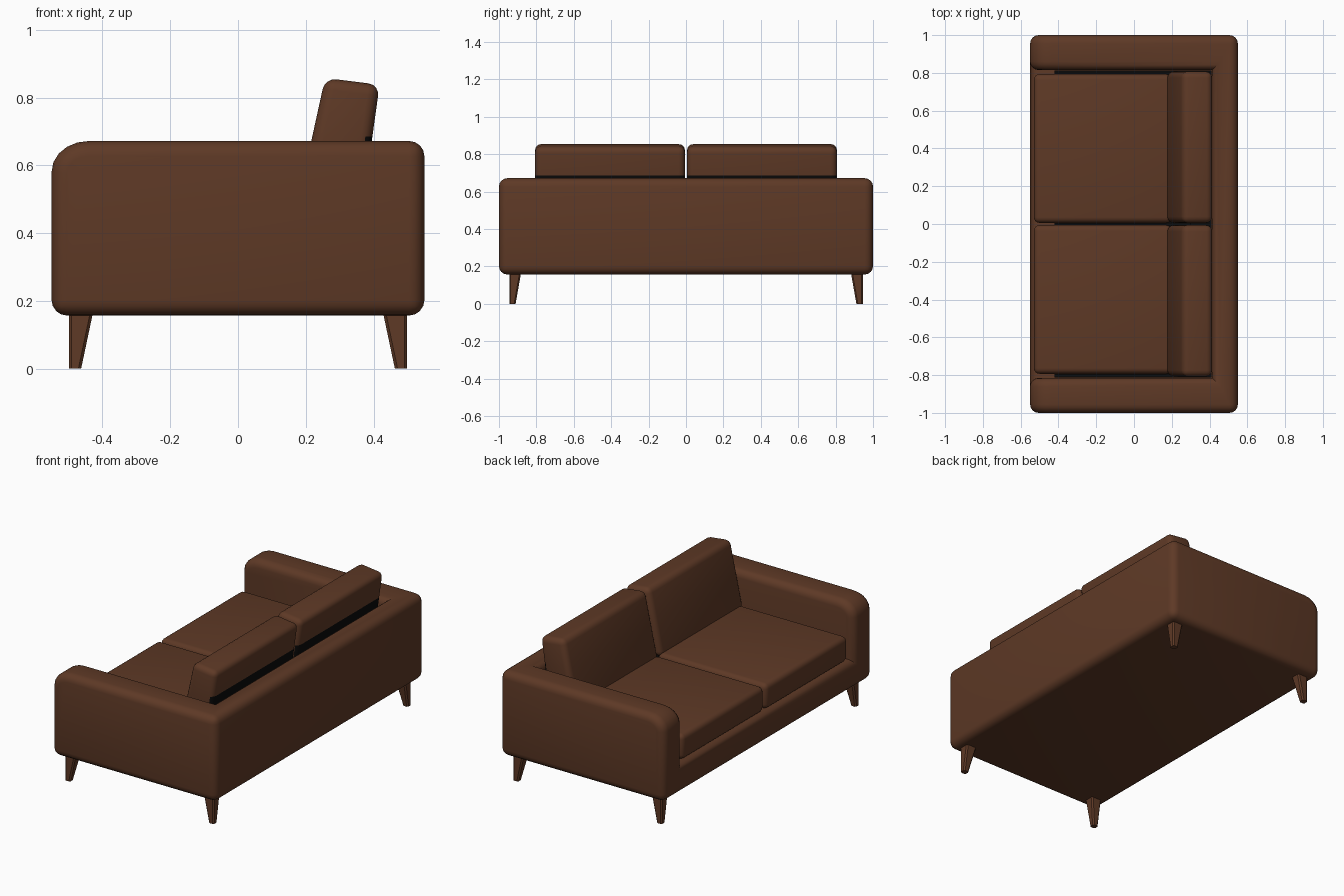
import bpy, bmesh, math
from mathutils import Vector

if "Cube" in bpy.data.objects:
    bpy.data.objects.remove(bpy.data.objects["Cube"])


def material(name, rgb):
    m = bpy.data.materials.new(name)
    m.diffuse_color = (*rgb, 1)
    m.use_nodes = True
    m.node_tree.nodes["Principled BSDF"].inputs["Base Color"].default_value = m.diffuse_color
    return m


BROWN = material("brown leather", (0.112, 0.041, 0.019))
BLACK = material("dark lining", (0.003, 0.003, 0.003))


def prism(name, profile, y0, y1, mat=BROWN):
    """Extrude an (x, z) profile from y0 to y1."""
    bm = bmesh.new()
    a = [bm.verts.new((x, y0, z)) for x, z in profile]
    b = [bm.verts.new((x, y1, z)) for x, z in profile]
    n = len(profile)
    bm.faces.new(a)
    bm.faces.new(b[::-1])
    for i in range(n):
        bm.faces.new((a[i], b[i], b[(i + 1) % n], a[(i + 1) % n]))
    bmesh.ops.recalc_face_normals(bm, faces=bm.faces)
    me = bpy.data.meshes.new(name)
    bm.to_mesh(me)
    bm.free()
    me.materials.append(mat)
    ob = bpy.data.objects.new(name, me)
    bpy.context.collection.objects.link(ob)
    return ob


def rect(x0, x1, z0, z1):
    return [(x0, z0), (x1, z0), (x1, z1), (x0, z1)]


def activate(ob):
    bpy.ops.object.select_all(action='DESELECT')
    ob.select_set(True)
    bpy.context.view_layer.objects.active = ob


def soften(ob, width, segments=4):
    """Round the sharp convex edges and shade smoothly."""
    bm = bmesh.new()
    bm.from_mesh(ob.data)
    bmesh.ops.remove_doubles(bm, verts=bm.verts, dist=1e-5)
    bmesh.ops.recalc_face_normals(bm, faces=bm.faces)
    edges = [e for e in bm.edges if len(e.link_faces) == 2
             and e.calc_face_angle_signed(0) > math.radians(40)]
    bmesh.ops.bevel(bm, geom=edges, offset=width, segments=segments,
                    profile=0.5, affect='EDGES', clamp_overlap=False)
    bm.to_mesh(ob.data)
    bm.free()
    activate(ob)
    bpy.ops.object.shade_smooth_by_angle(angle=math.radians(35))


# Body: base, arms and back as one shell, arm fronts rounded at the top
R, TOP = 0.11, 0.672
arc = [(-0.55 + R - R * math.sin(t), TOP - 0.09 + 0.09 * math.cos(t))
       for t in [i * math.pi / 10 for i in range(6)]]
body = prism("sofa_body", [(-0.55, 0.157), (0.55, 0.157), (0.55, TOP)] + arc, -1, 1)
cutter = prism("seat_cutter", rect(-1, 0.413, 0.33, 1), -0.815, 0.815)
mod = body.modifiers.new("cut", 'BOOLEAN')
mod.operation, mod.solver, mod.object = 'DIFFERENCE', 'EXACT', cutter
activate(body)
bpy.ops.object.modifier_apply(modifier="cut")
bpy.data.objects.remove(cutter)
soften(body, 0.045)

# Dark lining in the gaps around the cushions
prism("seat_gap_lining", rect(-0.42, 0.411, 0.331, 0.45), -0.813, 0.813, BLACK)
prism("back_gap_lining", rect(0.30, 0.411, 0.45, 0.60), -0.79, 0.79, BLACK)

back_profile = [(0.17, 0.46), (0.365, 0.46), (0.418, 0.838), (0.257, 0.858)]
for side, s in (("left", 1), ("right", -1)):
    # Seat cushion
    seat = prism(f"{side}_seat_cushion", rect(-0.53, 0.20, 0.332, 0.485),
                 *sorted((s * 0.006, s * 0.793)))
    soften(seat, 0.03)

    # Leaning back cushion, dark low on its rear face
    cushion = prism(f"{side}_back_cushion", back_profile,
                    *sorted((s * 0.006, s * 0.807)))
    soften(cushion, 0.033)
    cushion.data.materials.append(BLACK)
    bm = bmesh.new()
    bm.from_mesh(cushion.data)
    bmesh.ops.bisect_plane(bm, geom=bm.verts[:] + bm.edges[:] + bm.faces[:],
                           plane_co=(0, 0, 0.685), plane_no=(0, 0, 1))
    for f in bm.faces:
        if f.normal.x > 0.5 and f.calc_center_median().z < 0.684:
            f.material_index = 1
    bm.to_mesh(cushion.data)
    bm.free()

    # Tapered legs, straight on their outer sides
    for end, e in (("front", -1), ("back", 1)):
        leg = prism(f"{side}_{end}_leg", rect(-0.5, 0.5, 0, 0.17), -0.5, 0.5)
        for v in leg.data.vertices:
            low = v.co.z < 0.01
            wx, wy = (0.036, 0.034) if low else (0.072, 0.064)
            v.co.x = e * (0.499 - (0.5 - v.co.x) * wx)
            v.co.y = s * (0.945 - (0.5 - v.co.y) * wy)
        bm = bmesh.new()
        bm.from_mesh(leg.data)
        bmesh.ops.recalc_face_normals(bm, faces=bm.faces)
        uprights = [ed for ed in bm.edges
                    if abs(ed.verts[0].co.z - ed.verts[1].co.z) > 0.1]
        bmesh.ops.bevel(bm, geom=uprights, offset=0.008, segments=1,
                        profile=0.5, affect='EDGES')
        bm.to_mesh(leg.data)
        bm.free()
